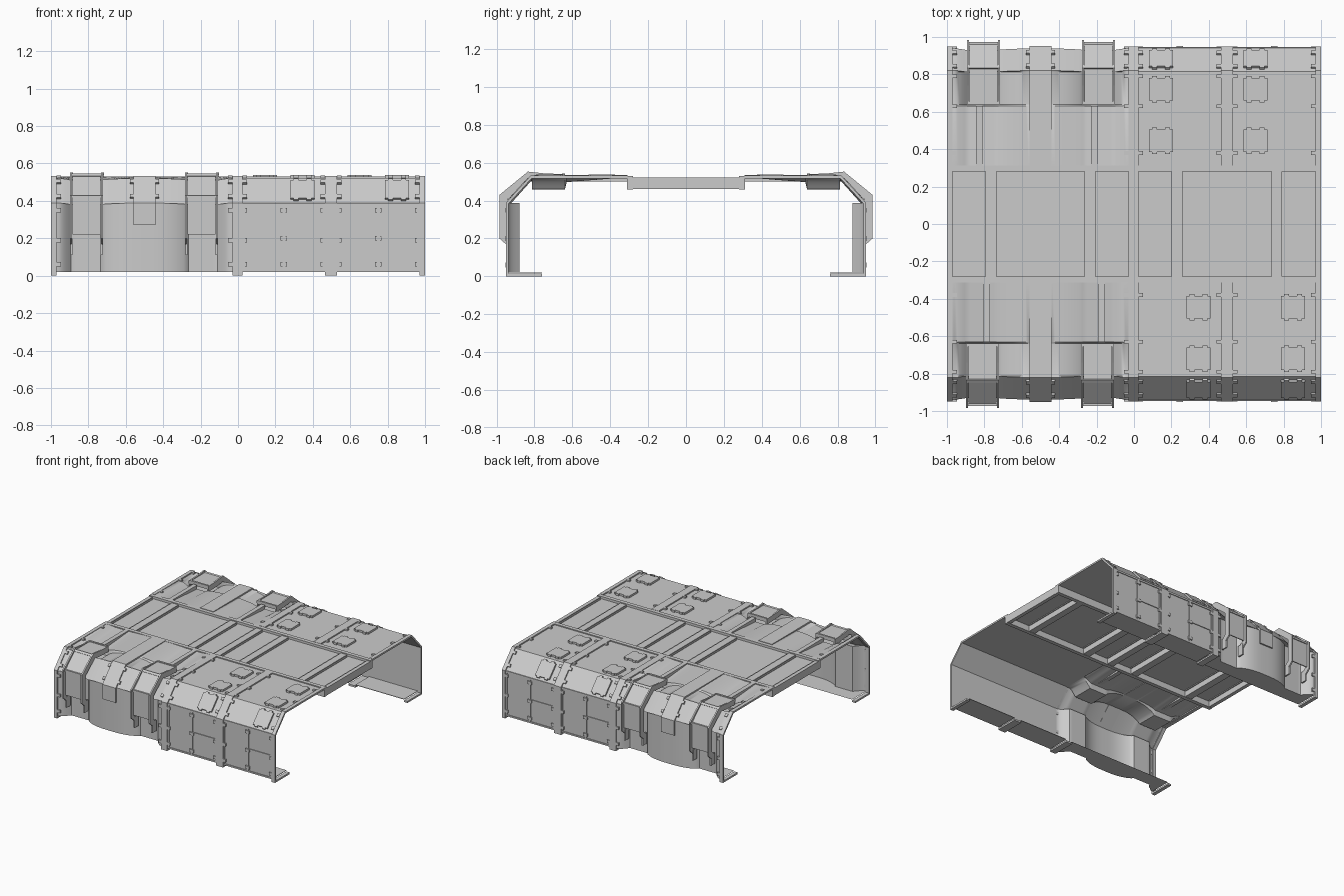
import bpy, bmesh, math
from mathutils import Vector

if "Cube" in bpy.data.objects:
    bpy.data.objects.remove(bpy.data.objects["Cube"])

def mesh(name, verts, faces, smooth=False):
    me = bpy.data.meshes.new(name)
    me.from_pydata(verts, [], faces)
    bm = bmesh.new(); bm.from_mesh(me)
    bmesh.ops.recalc_face_normals(bm, faces=bm.faces)
    bm.to_mesh(me); bm.free()
    ob = bpy.data.objects.new(name, me)
    bpy.context.collection.objects.link(ob)
    if smooth:
        bpy.context.view_layer.objects.active = ob
        ob.select_set(True)
        bpy.ops.object.shade_smooth_by_angle(angle=math.radians(35))
        ob.select_set(False)
    return ob

def both(name, verts, faces, c, smooth=False):
    """Front part plus its half-turn copy about x = c for the rear wall."""
    mesh("front_" + name, verts, faces, smooth)
    mesh("rear_" + name, [(2 * c - x, -y, z) for x, y, z in verts], faces, smooth)

def offset(path, d):
    """Shift a (y, z) polyline inward by d with mitred corners."""
    p = [Vector(q) for q in path]
    n = []
    for a, b in zip(p, p[1:]):
        t = (b - a).normalized()
        n.append(Vector((-t.y, t.x)))
    out = []
    for i, q in enumerate(p):
        a, b = n[max(i - 1, 0)], n[min(i, len(n) - 1)]
        m = a + b
        out.append(tuple(q + m * (2 * d / m.length_squared)))
    return out

def strip(path, x0, x1, th):
    """Plate of thickness th following the path, from x0 to x1."""
    q, k = offset(path, th), len(path)
    v = [(x, y, z) for x in (x0, x1) for r in (path, q) for y, z in r]
    f = []
    for i in range(k - 1):
        f += [(i, i + 1, 2*k + i + 1, 2*k + i), (k + i, k + i + 1, 3*k + i + 1, 3*k + i),
              (i, i + 1, k + i + 1, k + i), (2*k + i, 2*k + i + 1, 3*k + i + 1, 3*k + i)]
    for i in (0, k - 1):
        f.append((i, k + i, 3*k + i, 2*k + i))
    return v, f

def join(parts):
    V, F = [], []
    for v, f in parts:
        n = len(V); V += v; F += [tuple(i + n for i in q) for q in f]
    return V, F

def box(x0, x1, y0, y1, z0, z1):
    return strip([(y1, z1), (y0, z1)], x0, x1, z1 - z0)

SHELL = [(-.31, .532), (-.82, .532), (-.95, .39), (-.95, 0)]
SKIN = offset(SHELL, .01)
S = Vector((-.13, -.142))

def slope(a, b, d):
    """Segment along the sloped shoulder, fractions a to b, raised by d."""
    p = Vector((-.82, .532))
    return offset([tuple(p + S * a), tuple(p + S * b)], -d)

# Structural ribs between bays, each with an inward foot
for name, a, b, c in (("left_rib", -1, -.97, -.985), ("middle_rib", -.03, .025, -.0025),
                      ("bay_rib", .465, .53, .4975), ("right_rib", .97, 1, .985)):
    both(name, *strip(SHELL + [(-.76, 0)], a, b, .014), c)

# Clips fastening panels to the ribs
def clips(xs):
    P = []
    for x in xs:
        for z in (.06, .19, .35):
            P.append(strip([(-.95, z + .012), (-.95, z - .012)], x - .012, x + .012, .012))
        for t in (.2, .75):
            P.append(strip(slope(t - .06, t + .06, .003), x - .012, x + .012, .012))
        for y in (-.38, -.63, -.79):
            P.append(strip([(y + .01, .535), (y - .01, .535)], x - .012, x + .012, .012))
    return join(P)

# Hatch cover with four tabs
def hatch(x, seg):
    a, b = Vector(seg[0]), Vector(seg[1])
    part = lambda s, t: [tuple(a.lerp(b, s)), tuple(a.lerp(b, t))]
    P = [strip(seg, x - .064, x + .064, .016)]
    for sx in (-.035, .035):
        for s, t in ((-.09, .05), (.95, 1.09)):
            P.append(strip(part(s, t), x + sx - .013, x + sx + .013, .016))
    return join(P)

# Flat right-hand bays, skin turning in to a floor flange
for n, (a, b) in enumerate(((.025, .465), (.53, .97))):
    c, tag = (a + b) / 2, f"_{n + 1}"
    wall = SKIN[:3] + [(SKIN[3][0], .02), (-.76, .02)]
    both("bay_skin" + tag, *strip(wall, a, b, .004), c)
    bars = [(a, a + .012, .02, .39), (c - .008, c + .008, .02, .39), (b - .012, b, .02, .39),
            (a, b, .02, .032), (a, b, .375, .39), (c, b, .203, .213)]
    both("wall_frame" + tag, *join([strip([(-.946, z1), (-.946, z0)], x0, x1, .006)
                                    for x0, x1, z0, z1 in bars]), c)
    both("bay_clips" + tag, *clips((a + .012, b - .012)), c)
    both("frame_clips" + tag, *join([strip([(-.953, z + .012), (-.953, z - .012)], c - .018, c + .018, .012)
                                     for z in (.06, .2, .35)]), c)
    h = c + .1
    for i, seg in enumerate(([(-.385, .538), (-.505, .538)], [(-.66, .538), (-.78, .538)], slope(.17, .83, .004))):
        both(f"hatch{tag}_{i + 1}", *hatch(h, seg), c)

# Sculpted left-hand bay: recessed alcoves either side of a rounded bulge
def depth(x):
    r = abs(x + .5)
    if r < .23:
        return .012 + .05 * (r / .23) ** 3
    if r < .39:
        return .072
    t = min((r - .39) / .08, 1)
    return .008 + .064 * (1 - math.sin(t * math.pi / 2))

# Each row: y, z, and how far the recess moves it; the shoulder stays shallow
rows = [(-.31, .53, 0, -.1), (-.63, .53, 0, -.45), (-.64, .53, 0, -1), (-.812, .53, 0, -1),
        (-.822, .522, .15, -.15), (-.94, .39, .15, -.15), (-.95, .388, 1, 0),
        (-.95, .02, 1, 0), (-.76, .02, 0, 0)]
xs = [-.97 + .94 * i / 72 for i in range(73)]
verts = [(x, y + dy * depth(x), z + dz * depth(x)) for y, z, dy, dz in rows for x in xs]
m = len(xs)
faces = [(j*m + i, j*m + i + 1, (j+1)*m + i + 1, (j+1)*m + i)
         for j in range(len(rows) - 1) for i in range(m - 1)]
both("sculpted_wall", verts, faces, -.5, True)

# Broad strap over the bulge
both("bulge_strap", *strip([(-.31, .534), (-.82, .534), (-.952, .39), (-.952, .27)], -.56, -.44, .012), -.5)
both("strap_clips", *clips((-.958, -.042)), -.5)
both("strap_bolts", *join([strip(slope(t - .06, t + .06, .006), x - .01, x + .01, .014)
                           for t in (.2, .75) for x in (-.568, -.432)]), -.5)

# Hooded vents sitting in the alcoves
HOOD = [(-.64, .538), (-.84, .538), (-.965, .425), (-.965, .22)]
RAIL = [(-.64, .54), (-.74, .543), (-.835, .553), (-.985, .43), (-.985, .2), (-.945, .165)]
for n, x in enumerate((-.81, -.195)):
    tag = f"_{n + 1}"
    both("hood_cover" + tag, *strip(HOOD, x - .075, x + .075, .008), -.5)
    both("hood_rails" + tag, *join([strip(RAIL, s - .006, s + .006, .045) for s in (x - .083, x + .083)]), -.5)
    both("hood_bars" + tag, *join([strip([(-.835, .546), (-.85, .534)], x - .08, x + .08, .012),
                                   strip([(-.972, .43), (-.972, .415)], x - .08, x + .08, .012),
                                   strip([(-.64, .544), (-.655, .544)], x - .08, x + .08, .03)]), -.5)
    both("hood_legs" + tag, *join([strip([(-.95, .2), (-.95, .11)], s - .006, s + .006, .05)
                                   for s in (x - .08, x + .08)]), -.5)
    both("roof_spine" + tag, *box(x + .005, x + .04, -.63, -.31, .5, .53), -.5)

# Central roof: shallow panels between long beams and hanging cross ribs
mesh("roof_panel", *box(-1, 1, -.285, .285, .506, .511))
both("long_beam", *box(-1, 1, -.312, -.28, .458, .53), 0)
ribs = [(-1, -.97), (-.795, -.735), (-.265, -.205), (-.03, .025), (.2, .26), (.735, .79), (.97, 1)]
for i, (a, b) in enumerate(ribs):
    mesh(f"cross_rib_{i + 1}", *box(a, b, -.28, .28, .46, .522))
mesh("rib_lips", *join([box(x, x + .008, -.265, .265, .5, .517)
                        for a, b in ribs for x in (a - .012, b + .004) if -1 < x < .99]))
